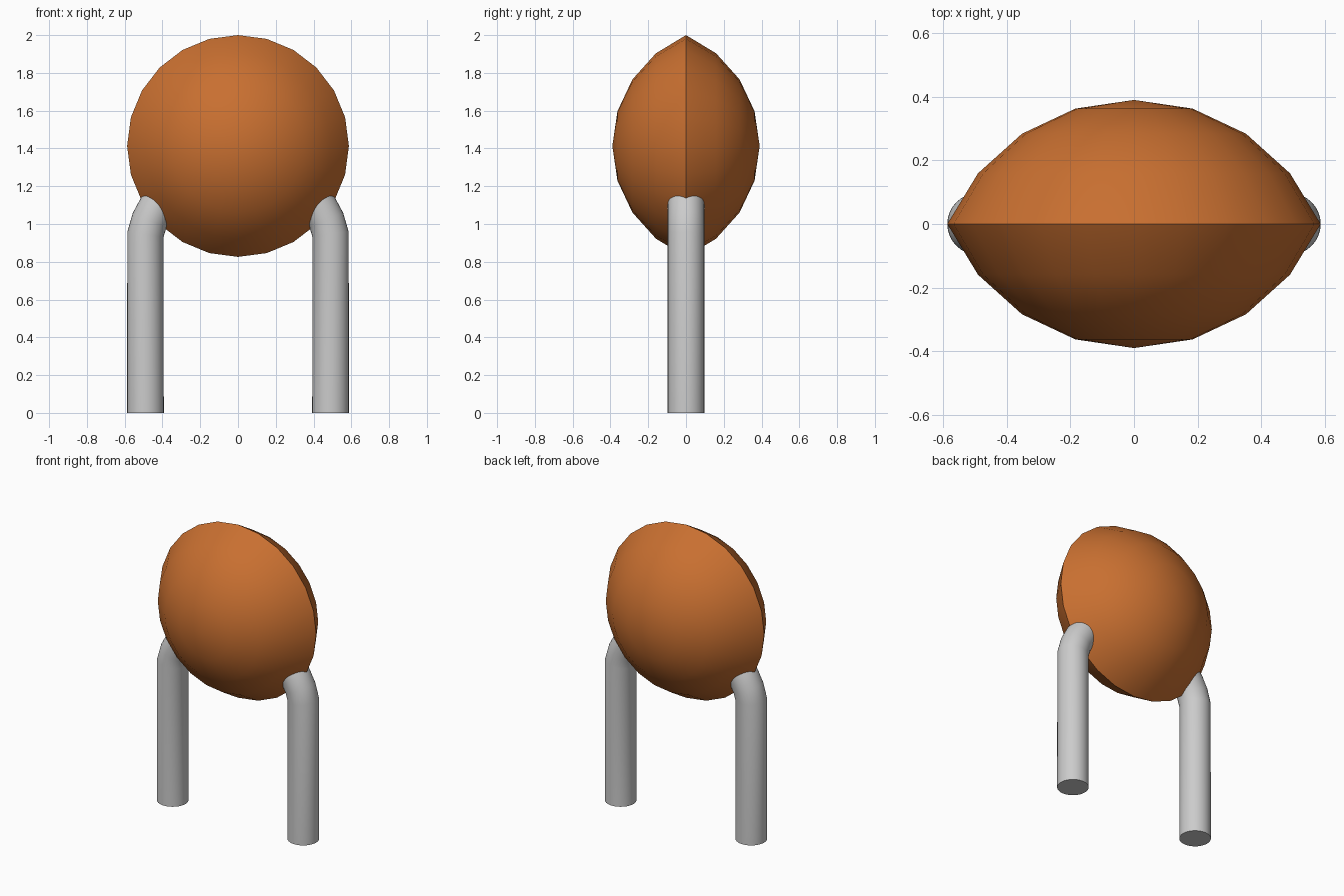
import bpy, bmesh, math

if "Cube" in bpy.data.objects:
    bpy.data.objects.remove(bpy.data.objects["Cube"])

R, T, ZC = 0.587, 0.39, 1.413       # disc radius, half thickness, centre height
SPH = (R * R + T * T) / (2 * T)     # radius of the sphere each face is cut from
CAP = math.asin(R / SPH)            # half angle of the spherical cap


def finish(bm, name, color=None):
    bmesh.ops.recalc_face_normals(bm, faces=bm.faces[:])
    me = bpy.data.meshes.new(name)
    bm.to_mesh(me)
    bm.free()
    ob = bpy.data.objects.new(name, me)
    bpy.context.collection.objects.link(ob)
    if color:
        mat = bpy.data.materials.new(name + "_paint")
        mat.diffuse_color = color
        mat.use_nodes = True
        mat.node_tree.nodes["Principled BSDF"].inputs["Base Color"].default_value = mat.diffuse_color
        me.materials.append(mat)
    bpy.ops.object.select_all(action='DESELECT')
    ob.select_set(True)
    bpy.context.view_layer.objects.active = ob
    bpy.ops.object.shade_smooth_by_angle(angle=math.radians(40))
    return ob


def bridge(bm, a, b):
    n = len(a)
    for i in range(n):
        bm.faces.new((a[i], a[(i + 1) % n], b[(i + 1) % n], b[i]))


# Lens-shaped body: two spherical caps meeting at a sharp rim
def lens_body(segments=24, rings=4):
    bm = bmesh.new()

    def ring(r, y):
        return [bm.verts.new((r * math.sin(2 * math.pi * i / segments), y,
                              ZC + r * math.cos(2 * math.pi * i / segments)))
                for i in range(segments)]

    rim = ring(R, 0)
    for side in (-1, 1):
        prev = rim
        for k in range(rings - 1, 0, -1):
            a = CAP * k / rings
            cur = ring(SPH * math.sin(a), side * (SPH * math.cos(a) - SPH + T))
            bridge(bm, prev, cur)
            prev = cur
        pole = bm.verts.new((0, side * T, ZC))
        for i in range(segments):
            bm.faces.new((prev[i], prev[(i + 1) % segments], pole))
    return finish(bm, "disc_body", (0.58, 0.16, 0.03, 1))


# Wire leg: round section swept up and bent inward into the body
# (x, z, tilt of the section in degrees)
PATH = [(0.49, 0.0, 0), (0.49, 0.945, 8), (0.468, 1.02, 24),
        (0.433, 1.085, 33), (0.39, 1.14, 40), (0.30, 1.23, 45)]


def leg(name, side, radius=0.097, segments=32):
    bm = bmesh.new()
    rings = []
    for x, z, tilt in PATH:
        t = math.radians(tilt)
        ring = []
        for i in range(segments):
            a = 2 * math.pi * i / segments
            u, v = radius * math.cos(a), radius * math.sin(a)
            ring.append(bm.verts.new((side * (x + u * math.cos(t)), v,
                                      z + u * math.sin(t))))
        rings.append(ring)
    for a, b in zip(rings, rings[1:]):
        bridge(bm, a, b)
    bm.faces.new(rings[0])
    bm.faces.new(rings[-1])
    return finish(bm, name)


lens_body()
leg("left_leg", -1)
leg("right_leg", 1)
